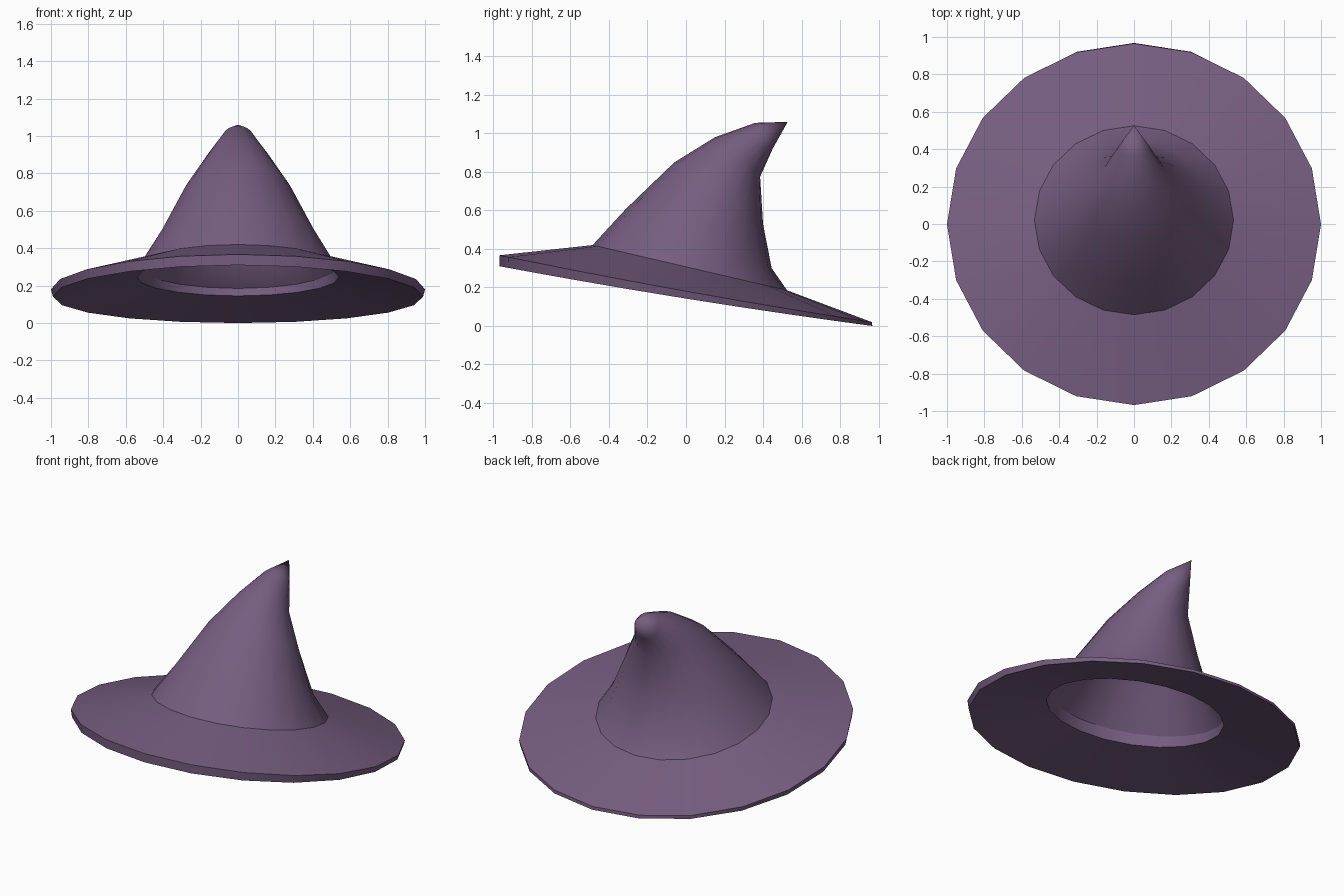
import bpy, bmesh
from math import sin, cos, tau
from mathutils import Vector

if "Cube" in bpy.data.objects:
    bpy.data.objects.remove(bpy.data.objects["Cube"])

SIDES = 20

felt = bpy.data.materials.new("purple_felt")
felt.diffuse_color = (0.18, 0.11, 0.215, 1)
felt.use_nodes = True
felt.node_tree.nodes["Principled BSDF"].inputs["Base Color"].default_value = felt.diffuse_color


def ring(bm, front, back, half_width, sag=0.0):
    """Tilted ellipse given by its front and back (y, z) points and half width."""
    f, b = Vector((0, *front)), Vector((0, *back))
    mid, axis = (f + b) / 2, (b - f) / 2
    verts = []
    for i in range(SIDES):
        c, s = cos(tau * i / SIDES), sin(tau * i / SIDES)
        p = mid + axis * s + Vector((half_width * c, 0, -sag * c * c))
        verts.append(bm.verts.new(p))
    return verts


def bridge(bm, low, high):
    for i in range(SIDES):
        j = (i + 1) % SIDES
        bm.faces.new((low[i], low[j], high[j], high[i]))


def finish(bm, name, angle):
    mesh = bpy.data.meshes.new(name)
    bm.to_mesh(mesh)
    bm.free()
    mesh.materials.append(felt)
    obj = bpy.data.objects.new(name, mesh)
    bpy.context.collection.objects.link(obj)
    bpy.ops.object.select_all(action='DESELECT')
    obj.select_set(True)
    bpy.context.view_layer.objects.active = obj
    bpy.ops.object.shade_smooth_by_angle(angle=angle)


BASE = ((-0.485, 0.42), (0.525, 0.185), 0.532)

# Brim: closed, thick ring around the head opening
bm = bmesh.new()
loops = [
    ring(bm, *BASE),
    ring(bm, (-0.495, 0.345), (0.515, 0.145), 0.54),
    ring(bm, (-0.968, 0.31), (0.968, 0.0), 0.99, 0.013),
    ring(bm, (-0.968, 0.367), (0.965, 0.02), 1.0, 0.013),
]
for k in range(4):
    bridge(bm, loops[k], loops[(k + 1) % 4])
finish(bm, "brim", 0.55)

# Crown: open, single-walled cone bending backwards to a point
bm = bmesh.new()
loops = [ring(bm, *r) for r in (
    BASE,
    ((-0.31, 0.61), (0.445, 0.30), 0.425),
    ((-0.06, 0.85), (0.40, 0.53), 0.29),
    ((0.15, 0.98), (0.385, 0.775), 0.165),
    ((0.36, 1.055), (0.45, 0.92), 0.084),
)]
for low, high in zip(loops, loops[1:]):
    bridge(bm, low, high)
tip = bm.verts.new((0, 0.528, 1.06))
for i in range(SIDES):
    bm.faces.new((loops[-1][i], loops[-1][(i + 1) % SIDES], tip))
finish(bm, "crown", 0.7)
